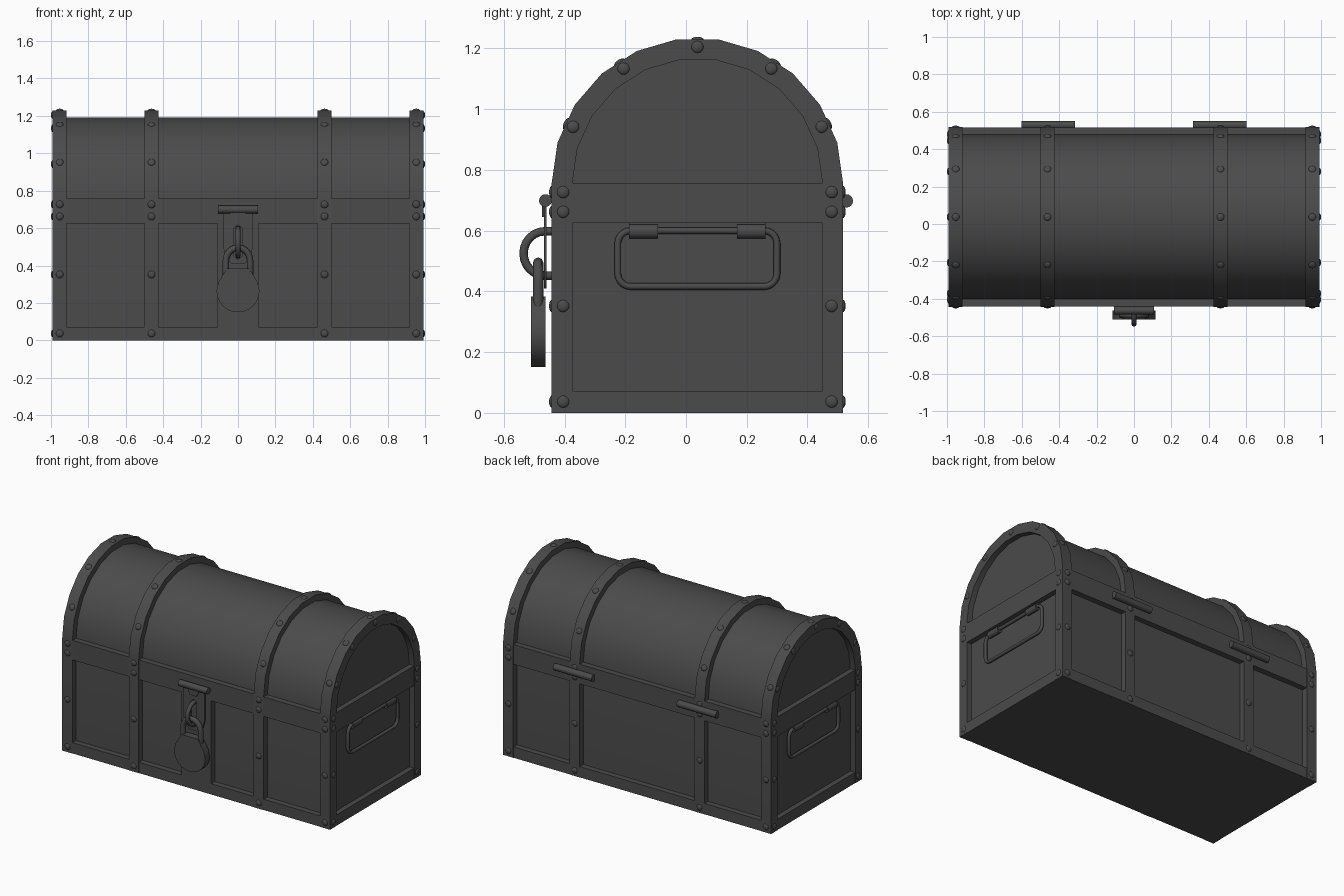
import bpy, bmesh
from math import sin, cos, pi, radians
from mathutils import Vector, Matrix

if "Cube" in bpy.data.objects:
    bpy.data.objects.remove(bpy.data.objects["Cube"])

CY, SPRING, N = 0.0375, 0.755, 11      # chest centre in y, arch spring height, arch facets

dark = bpy.data.materials.new("dark_iron")
dark.diffuse_color = (0.07, 0.07, 0.07, 1)
dark.use_nodes = True
dark.node_tree.nodes["Principled BSDF"].inputs["Base Color"].default_value = dark.diffuse_color


def finish(name, bm, smooth=True):
    bmesh.ops.recalc_face_normals(bm, faces=bm.faces)
    me = bpy.data.meshes.new(name)
    bm.to_mesh(me)
    bm.free()
    me.materials.append(dark)
    ob = bpy.data.objects.new(name, me)
    bpy.context.collection.objects.link(ob)
    if smooth:
        bpy.ops.object.select_all(action='DESELECT')
        ob.select_set(True)
        bpy.context.view_layer.objects.active = ob
        bpy.ops.object.shade_smooth_by_angle(angle=radians(35))
    return ob


def box(name, x0, x1, y0, y1, z0, z1):
    bm = bmesh.new()
    bmesh.ops.create_cube(bm, size=1)
    for v in bm.verts:
        v.co = Vector(((x0 + x1) / 2 + v.co.x * (x1 - x0), (y0 + y1) / 2 + v.co.y * (y1 - y0),
                       (z0 + z1) / 2 + v.co.z * (z1 - z0)))
    return finish(name, bm, False)


def arch(r, z0=0.0):
    # chest section: two straight walls and a half-round lid
    return ([(CY + r, z0)] + [(CY + r * cos(pi * i / N), SPRING + r * sin(pi * i / N)) for i in range(N + 1)]
            + [(CY - r, z0)])


def prism(name, pts, a, b, place):
    # extrude a closed outline from a to b
    bm = bmesh.new()
    f = bm.faces.new([bm.verts.new(place(p, a)) for p in pts])
    ext = bmesh.ops.extrude_face_region(bm, geom=[f])
    d = Vector(place(pts[0], b)) - Vector(place(pts[0], a))
    bmesh.ops.translate(bm, vec=d, verts=[v for v in ext['geom'] if isinstance(v, bmesh.types.BMVert)])
    return finish(name, bm)


def along_x(p, t):
    return (t, p[0], p[1])


def along_y(p, t):
    return (p[0], t, p[1])


def arch_ring(name, r_out, r_in, x0, x1):
    bm = bmesh.new()
    rows = [[bm.verts.new((x, *p)) for p in arch(r)] for r, x in
            ((r_out, x0), (r_out, x1), (r_in, x1), (r_in, x0))]
    n = len(rows[0])
    for k in range(4):
        a, b = rows[k], rows[(k + 1) % 4]
        for i in range(n - 1):
            bm.faces.new((a[i], a[i + 1], b[i + 1], b[i]))
    for e in (0, n - 1):
        bm.faces.new([row[e] for row in rows])
    return finish(name, bm)


def rod(name, x0, x1, y, z, r, seg=16):
    return prism(name, [(y + r * cos(2 * pi * i / seg), z + r * sin(2 * pi * i / seg)) for i in range(seg)],
                 x0, x1, along_x)


def tube(name, pts, r, cyclic=False):
    cu = bpy.data.curves.new(name, 'CURVE')
    cu.dimensions = '3D'
    cu.bevel_depth, cu.bevel_resolution, cu.use_fill_caps = r, 2, True
    cu.materials.append(dark)
    sp = cu.splines.new('POLY')
    sp.points.add(len(pts) - 1)
    for q, p in zip(sp.points, pts):
        q.co = (*p, 1)
    sp.use_cyclic_u = cyclic
    sp.use_smooth = True
    ob = bpy.data.objects.new(name, cu)
    bpy.context.collection.objects.link(ob)
    return ob


# Chest core with smooth barrel lid
prism("chest_core", arch(0.44), -0.955, 0.955, along_x)

# Trim: base, belt and lock strip
box("base_trim", -0.99, 0.99, CY - 0.478, CY + 0.478, 0, 0.072)
box("belt_trim", -0.99, 0.99, CY - 0.478, CY + 0.478, 0.626, 0.757)
box("lock_strip", -0.11, 0.11, CY - 0.478, CY - 0.42, 0.03, 0.66)

# Arched bands
for s, side in ((-1, "left"), (1, "right")):
    arch_ring("end_band_" + side, 0.48, 0.412, s * 0.917, s * 0.992)
    prism("middle_band_" + side, arch(0.48), s * 0.426, s * 0.499, along_x)

# Rivets on all bands and end frames
bm = bmesh.new()


def rivet(pos, normal):
    rot = Vector((0, 0, 1)).rotation_difference(Vector(normal)).to_matrix().to_4x4()
    m = Matrix.Translation(pos) @ rot @ Matrix.Diagonal((1, 1, 0.5, 1))
    bmesh.ops.create_uvsphere(bm, u_segments=12, v_segments=8, radius=0.021, matrix=m)


heights = (0.037, 0.352, 0.662, 0.727)
angles = [pi * (k + 0.5) / N for k in (1, 3, 5, 7, 9)]
for s in (-1, 1):
    for x in (0.953, 0.4625):
        for t in (-1, 1):
            for z in heights:
                rivet((s * x, CY + t * 0.478, z), (0, t, 0))
        for a in angles:
            rivet((s * x, CY + 0.473 * cos(a), SPRING + 0.473 * sin(a)), (0, cos(a), sin(a)))
    for a in angles:
        rivet((s * 0.9895, CY + 0.45 * cos(a), SPRING + 0.45 * sin(a)), (s, 0, 0))
    for t in (-1, 1):
        for z in heights:
            rivet((s * 0.9895, CY + t * 0.442, z), (s, 0, 0))
finish("rivets", bm)

# Back hinges
for s, side in ((-1, "left"), (1, "right")):
    rod("back_hinge_" + side, s * 0.315, s * 0.602, 0.528, 0.698, 0.022)

# End handles: rounded loop hung in two sleeves
for s, side in ((-1, "left"), (1, "right")):
    loop = []
    for cy, cz, a0 in ((1, 1, 0), (-1, 1, 90), (-1, -1, 180), (1, -1, 270)):
        for i in range(6):
            a = radians(a0 + 18 * i)
            loop.append((s * 0.972, CY + cy * 0.22 + 0.042 * cos(a), 0.508 + cz * 0.05 + 0.042 * sin(a)))
    tube("handle_" + side, loop, 0.011, True)
    box("handle_plate_" + side, s * 0.95, s * 0.962, CY - 0.225, CY + 0.225, 0.607, 0.626)
    for t in (-1, 1):
        pts = [(s * 0.972 + 0.019 * cos(2 * pi * i / 12), 0.598 + 0.023 * sin(2 * pi * i / 12)) for i in range(12)]
        prism("handle_sleeve_" + side, pts, CY + t * 0.13, CY + t * 0.225, along_y)

# Hasp with slot for the staple
rod("hasp_pin", -0.106, 0.106, -0.463, 0.699, 0.021)
for s, side in ((-1, "left"), (1, "right")):
    half = [(0, 0.69), (0.08, 0.69), (0.08, 0.50), (0.065, 0.44), (0.035, 0.41), (0, 0.41),
            (0, 0.432), (0.022, 0.45), (0.022, 0.60), (0, 0.618)]
    prism("hasp_plate_" + side, [(s * x, z) for x, z in half], -0.468, -0.459, along_y)
prism("hasp_boss", [(-0.045, 0.69), (0.045, 0.69), (0.025, 0.645), (-0.025, 0.645)], -0.475, -0.459, along_y)

# Staple ring
tube("staple", [(0, -0.43, 0.598)] + [(0, -0.465 - 0.07 * sin(pi * i / 12), 0.525 + 0.073 * cos(pi * i / 12))
                                     for i in range(13)] + [(0, -0.43, 0.452)], 0.014)

# Padlock: round-bottomed body and shackle
body = [(0.115 * cos(radians(a)), 0.265 + 0.115 * sin(radians(a))) for a in range(-180, 1, 12)]
body += [(0.105, 0.31), (0.075, 0.36), (0.06, 0.383), (-0.06, 0.383), (-0.075, 0.36), (-0.105, 0.31)]
prism("padlock_body", body, -0.511, -0.463, along_y)
tube("padlock_shackle", [(0.065, -0.487, 0.35)] + [(0.065 * cos(pi * i / 12), -0.487, 0.425 + 0.07 * sin(pi * i / 12))
                                                 for i in range(13)] + [(-0.065, -0.487, 0.35)], 0.017)
